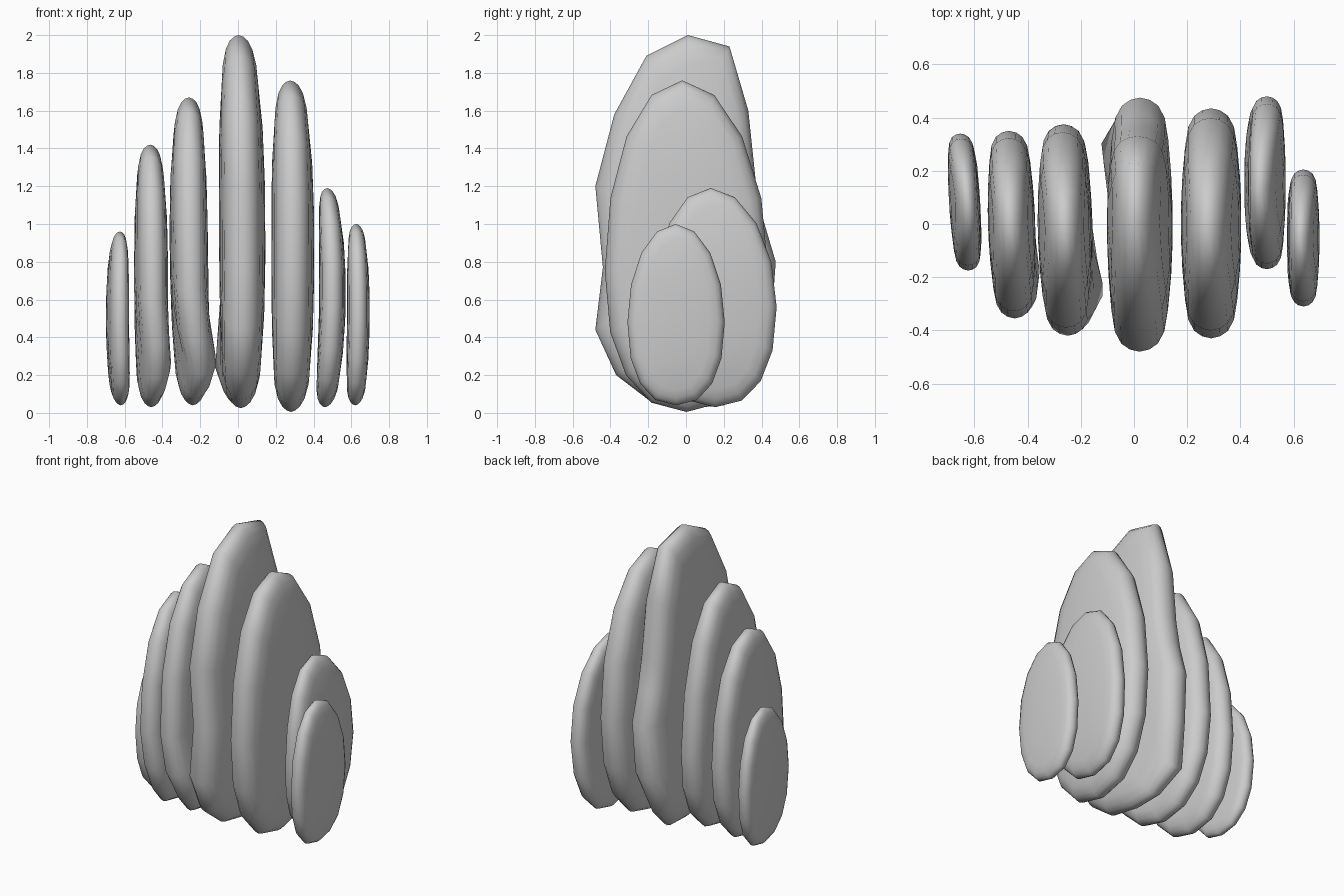
import bpy, bmesh, math

if "Cube" in bpy.data.objects:
    bpy.data.objects.remove(bpy.data.objects["Cube"])

# rounded edge section: (inset in half-thicknesses, x in half-thicknesses)
RIM = [(0.0, 0.0), (0.07, 0.3), (0.25, 0.56), (0.62, 0.76), (1.3, 0.87)]


def egg(y0, y1, z0, z1, zw, peak, n=16):
    """Egg outline in the yz plane, widest at zw, tip at y = peak."""
    yc, ry = (y0 + y1) / 2, (y1 - y0) / 2
    pts = []
    for i in range(n):
        a = 2 * math.pi * i / n
        c, s = math.cos(a), math.sin(a)
        e = 1.0 if s > 0 else 0.87
        y = yc + ry * math.copysign(abs(c) ** e, c)
        h = z1 - zw if s > 0 else zw - z0
        z = zw + h * math.copysign(abs(s) ** e, s)
        if s > 0:
            y += (peak - yc) * s ** 2
        pts.append((y, z))
    return pts


def slab(name, outline, t, xs, shear=0.0, bump=None):
    """Lofted plate; xs is the centre x at bottom, middle and top."""
    ys, zs = [p[0] for p in outline], [p[1] for p in outline]
    yc, ry = (min(ys) + max(ys)) / 2, (max(ys) - min(ys)) / 2
    zlo, zhi = min(zs), max(zs)
    zc, rz = (zlo + zhi) / 2, (zhi - zlo) / 2
    b, m, p = xs

    def place(x, y, z):
        u = (z - zc) / rz
        # plates thin out towards both tips
        x *= 1 - (0.33 * u ** 4 if u > 0 else 0.35 * u ** 8)
        x += m + (p - b) / 2 * u + ((p + b) / 2 - m) * u * u
        x += shear * (y - yc)
        if bump:
            by, bz, amt = bump
            x += amt * math.exp(-((y - by) ** 2 + (z - bz) ** 2) / 0.03)
        return (x, y, z)

    sections = [(1 - d * t / ry, 1 - d * t / rz, x * t) for d, x in RIM]
    ky, kz, _ = sections[-1]
    sections += [(ky * 0.6, kz * 0.6, t * 0.96), (ky * 0.25, kz * 0.25, t)]
    sections = [(a, c, -x) for a, c, x in sections[:0:-1]] + sections
    bm = bmesh.new()
    rings = [[bm.verts.new(place(x, yc + (y - yc) * a, zc + (z - zc) * c))
              for y, z in outline] for a, c, x in sections]
    n = len(outline)
    for r, q in zip(rings, rings[1:]):
        for i in range(n):
            j = (i + 1) % n
            bm.faces.new((r[i], r[j], q[j], q[i]))
    bm.faces.new(rings[0][::-1])
    bm.faces.new(rings[-1])
    bmesh.ops.recalc_face_normals(bm, faces=bm.faces)
    for f in bm.faces:
        f.smooth = True
    me = bpy.data.meshes.new(name)
    bm.to_mesh(me)
    bm.free()
    ob = bpy.data.objects.new(name, me)
    bpy.context.collection.objects.link(ob)


# tallest central plate with an irregular outline
center = [(0.475, 0.8), (0.41, 1.02), (0.37, 1.22), (0.33, 1.6), (0.23, 1.94),
          (0.01, 2.0), (-0.21, 1.89), (-0.38, 1.58), (-0.48, 1.2),
          (-0.44, 0.77), (-0.48, 0.44), (-0.37, 0.2), (-0.2, 0.07),
          (0.02, 0.025), (0.2, 0.04), (0.36, 0.18), (0.45, 0.45)]
slab("center_plate", center, 0.122, (0.015, 0.022, 0.003), 0.0,
     (0.33, 0.22, -0.055))

# plates on the left
slab("left_inner_plate", egg(-0.42, 0.375, 0.04, 1.67, 0.65, -0.02), 0.1,
     (-0.24, -0.26, -0.26), -0.02, (-0.28, 0.25, 0.05))
slab("left_middle_plate", egg(-0.355, 0.35, 0.03, 1.42, 0.6, 0.0), 0.088,
     (-0.46, -0.46, -0.465), -0.03, (-0.26, 0.25, 0.03))
slab("left_outer_plate", egg(-0.175, 0.34, 0.04, 0.96, 0.48, 0.08), 0.057,
     (-0.62, -0.638, -0.625), -0.06)

# plates on the right
slab("right_inner_plate", egg(-0.43, 0.435, 0.005, 1.76, 0.75, -0.02), 0.113,
     (0.28, 0.29, 0.277))
slab("right_middle_plate", egg(-0.17, 0.48, 0.03, 1.19, 0.56, 0.13), 0.07,
     (0.46, 0.50, 0.472))
slab("right_outer_plate", egg(-0.31, 0.205, 0.04, 1.0, 0.48, -0.055), 0.06,
     (0.62, 0.637, 0.625))
